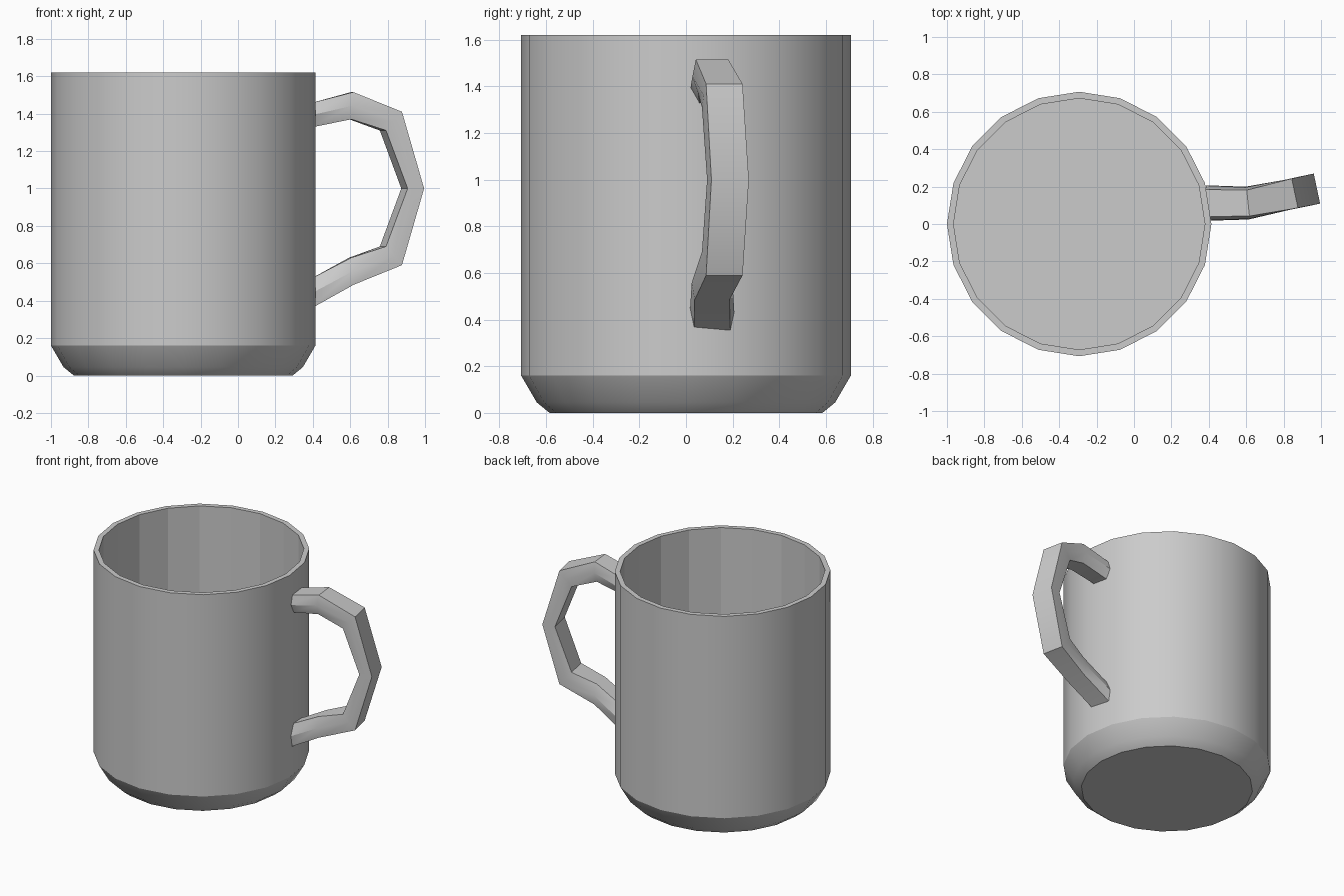
import bpy, bmesh, math
from mathutils import Vector

if "Cube" in bpy.data.objects:
    bpy.data.objects.remove(bpy.data.objects["Cube"])


def finish(name, bm, angle):
    bmesh.ops.recalc_face_normals(bm, faces=bm.faces)
    mesh = bpy.data.meshes.new(name)
    bm.to_mesh(mesh)
    bm.free()
    ob = bpy.data.objects.new(name, mesh)
    bpy.context.collection.objects.link(ob)
    bpy.ops.object.select_all(action='DESELECT')
    bpy.context.view_layer.objects.active = ob
    ob.select_set(True)
    bpy.ops.object.shade_smooth_by_angle(angle=math.radians(angle))
    return ob


def loft(bm, rings):
    """Skin a list of closed rings and cap both ends."""
    loops = [[bm.verts.new(p) for p in ring] for ring in rings]
    n = len(loops[0])
    for a, b in zip(loops, loops[1:]):
        for i in range(n):
            j = (i + 1) % n
            bm.faces.new((a[i], a[j], b[j], b[i]))
    bm.faces.new(loops[0])
    bm.faces.new(loops[-1])


# Cup: 20-sided wall, chamfered foot, hollow inside with a flat floor
SIDES, CX = 20, -0.293
profile = [(0.585, 0), (0.64, 0.045), (0.707, 0.16), (0.707, 1.62),
           (0.672, 1.62), (0.672, 0.16)]
bm = bmesh.new()
loft(bm, [[(CX + r * math.cos(math.tau * i / SIDES),
            r * math.sin(math.tau * i / SIDES), z) for i in range(SIDES)]
          for r, z in profile])
cup = finish("cup", bm, 25)
for p in cup.data.polygons:
    c = p.center - Vector((CX, 0, 0))
    if p.normal.x * c.x + p.normal.y * c.y < -0.1:
        p.use_smooth = False  # faceted inside wall

# Handle: six-sided section, slightly swung towards the back
# outer (x, z), inner (x, z), heading, half widths: outer, middle, inner
path = [
    ((0.385, 1.455), (0.385, 1.325), 0, 0.072, 0.093, 0.055),
    ((0.61, 1.515), (0.60, 1.37), 6, 0.07, 0.085, 0.06),
    ((0.86, 1.41), (0.775, 1.31), 12, 0.08, 0.081, 0.08),
    ((0.978, 1.0), (0.89, 1.0), 12, 0.082, 0.082, 0.082),
    ((0.86, 0.59), (0.775, 0.69), 12, 0.08, 0.081, 0.08),
    ((0.61, 0.485), (0.60, 0.63), 6, 0.075, 0.088, 0.06),
    ((0.385, 0.355), (0.385, 0.515), 0, 0.078, 0.095, 0.055),
]


def section(outer, inner, heading, wo, wm, wi):
    h = math.radians(heading)
    side = Vector((-math.sin(h), math.cos(h), 0))
    o, i = (Vector((x, 0.112 + max(0, x - 0.61) * 0.21, z)) for x, z in (outer, inner))
    m = (o + i) / 2
    return [o - side * wo, o + side * wo, m + side * wm,
            i + side * wi, i - side * wi, m - side * wm]


bm = bmesh.new()
loft(bm, [section(*p) for p in path])
finish("handle", bm, 35)
